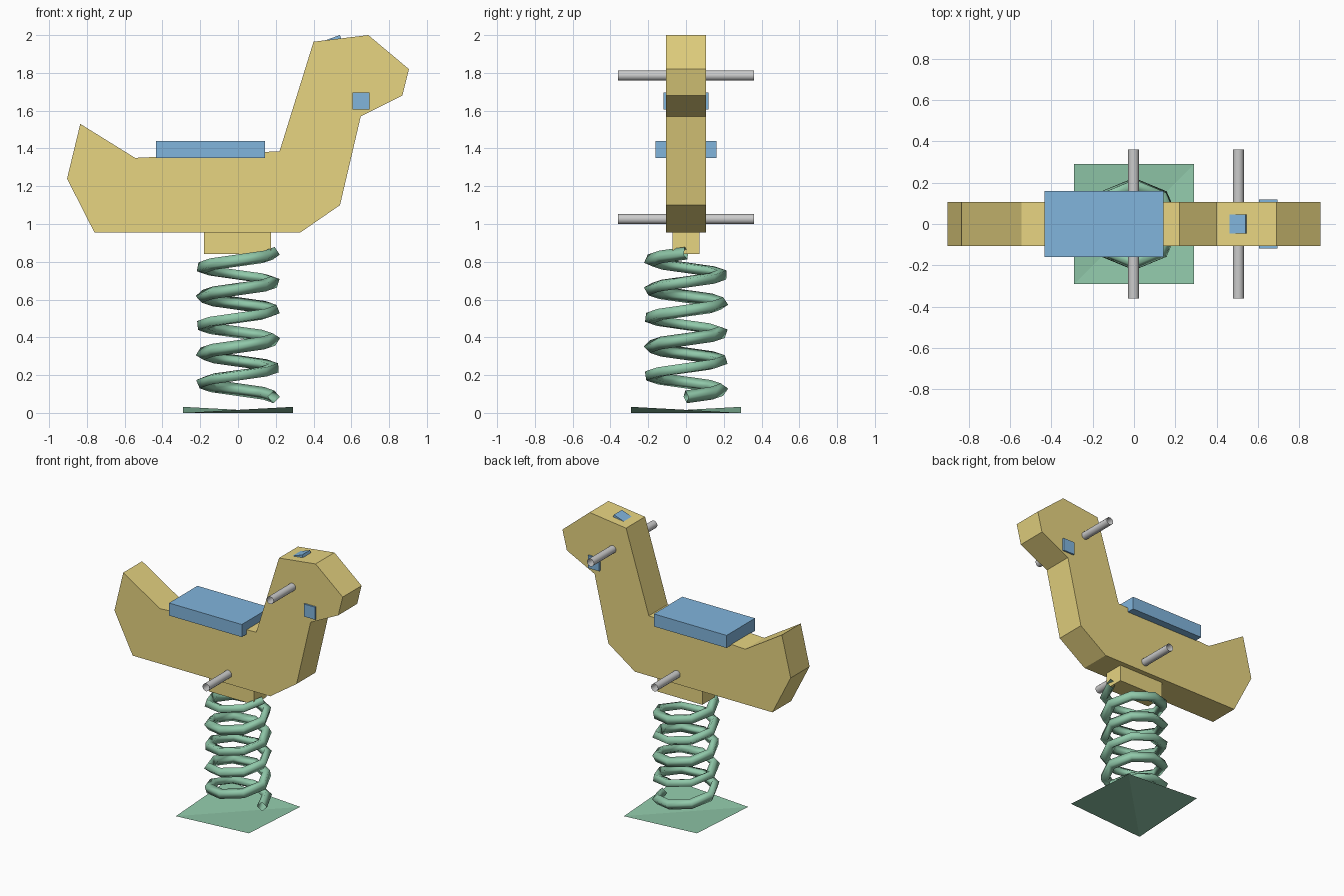
import bpy, bmesh, math
from mathutils import Matrix, Vector

if "Cube" in bpy.data.objects:
    bpy.data.objects.remove(bpy.data.objects["Cube"])


def material(name, rgb):
    m = bpy.data.materials.new(name)
    m.diffuse_color = (*rgb, 1)
    m.use_nodes = True
    m.node_tree.nodes["Principled BSDF"].inputs["Base Color"].default_value = m.diffuse_color
    return m


YELLOW = material("yellow paint", (0.80, 0.66, 0.22))
BLUE = material("blue paint", (0.22, 0.46, 0.72))
GREEN = material("green paint", (0.28, 0.58, 0.40))


def add_object(name, bm, mat=None, recalc=True):
    if recalc:
        bmesh.ops.recalc_face_normals(bm, faces=bm.faces)
    me = bpy.data.meshes.new(name)
    bm.to_mesh(me)
    bm.free()
    ob = bpy.data.objects.new(name, me)
    bpy.context.collection.objects.link(ob)
    if mat:
        me.materials.append(mat)
    return ob


def box(name, centre, size, mat, tilt=0):
    bm = bmesh.new()
    bmesh.ops.create_cube(bm, size=1, matrix=Matrix.Translation(centre)
                          @ Matrix.Rotation(tilt, 4, 'Y')
                          @ Matrix.Diagonal((*size, 1)))
    return add_object(name, bm, mat)


def bar(name, x, z, half=0.36, radius=0.027):
    # open-ended round bar across the body
    bm = bmesh.new()
    bmesh.ops.create_cone(bm, cap_ends=False, segments=12, radius1=radius,
                          radius2=radius, depth=2 * half,
                          matrix=Matrix.Translation((x, 0, z))
                          @ Matrix.Rotation(math.pi / 2, 4, 'X'))
    for f in bm.faces:
        f.smooth = True
    return add_object(name, bm)


# Animal-shaped body: side profile given thickness
profile = [(-0.76, 0.955), (0.33, 0.955), (0.54, 1.10), (0.65, 1.57),
           (0.87, 1.68), (0.905, 1.82), (0.69, 2.0), (0.40, 1.965),
           (0.22, 1.385), (-0.545, 1.35), (-0.835, 1.53), (-0.905, 1.24)]
bm = bmesh.new()
side = bm.faces.new([bm.verts.new((x, -0.107, z)) for x, z in profile])
ext = bmesh.ops.extrude_face_region(bm, geom=[side], use_keep_orig=True)
bmesh.ops.translate(bm, vec=(0, 0.214, 0),
                    verts=[v for v in ext["geom"] if isinstance(v, bmesh.types.BMVert)])
add_object("body", bm, YELLOW)

# Mounting block, seat, eyes and tilted crest
box("mounting_block", (-0.002, 0, 0.90), (0.354, 0.142, 0.12), YELLOW)
box("seat", (-0.146, 0, 1.395), (0.577, 0.322, 0.09), BLUE)
box("eyes", (0.65, 0, 1.65), (0.09, 0.237, 0.09), BLUE)
box("crest", (0.505, 0, 1.964), (0.09, 0.09, 0.045), BLUE, tilt=-math.radians(20))

# Hand and foot bars
bar("hand_bar", 0.506, 1.786)
bar("foot_bar", -0.002, 1.026)

# Spring: low-poly helix with a four-sided section
TURNS, STEPS, R = 5, 8, 0.19
curve = bpy.data.curves.new("spring_path", 'CURVE')
curve.dimensions = '3D'
curve.bevel_depth = 0.034
curve.bevel_resolution = 0
spline = curve.splines.new('POLY')
spline.points.add(TURNS * STEPS)
for i, p in enumerate(spline.points):
    a = math.tau * i / STEPS
    p.co = (R * math.cos(a), R * math.sin(a), 0.085 + 0.152 * i / STEPS, 1)
spline.use_smooth = True
spring = bpy.data.objects.new("spring", curve)
bpy.context.collection.objects.link(spring)
curve.materials.append(GREEN)

# Base plate: a single sheet, slightly warped along one diagonal
bm = bmesh.new()
a, b, c, d = [bm.verts.new((x * 0.29, y * 0.29, z)) for x, y, z in
              ((-1, -1, 0), (1, -1, 0.032), (1, 1, 0), (-1, 1, 0.032))]
bm.faces.new((a, b, c))
bm.faces.new((a, c, d))
add_object("base_plate", bm, GREEN, recalc=False)
